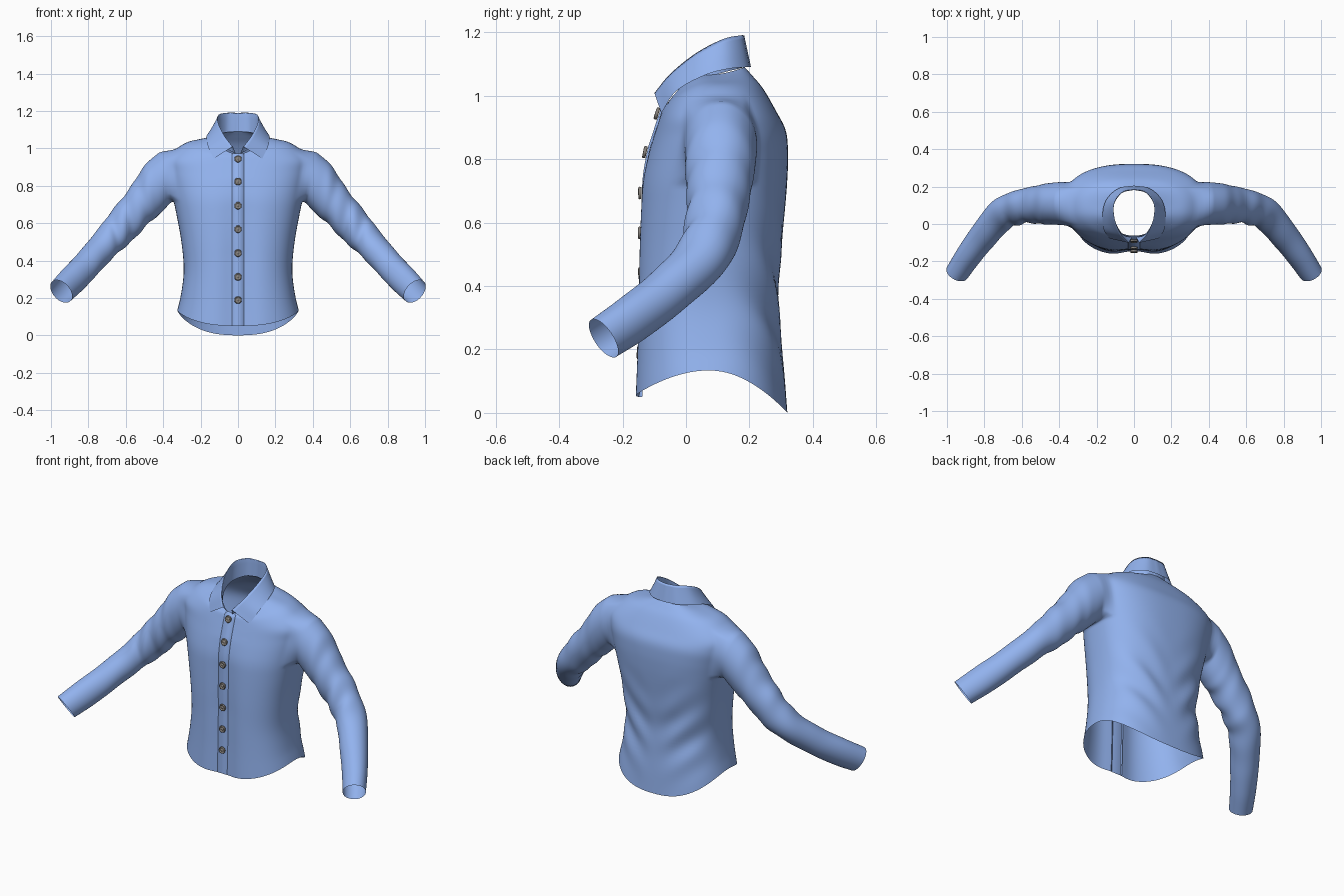
import bpy, bmesh
from math import sin, cos, pi, exp, atan2
from mathutils import Vector

if "Cube" in bpy.data.objects:
    bpy.data.objects.remove(bpy.data.objects["Cube"])


def material(name, rgb):
    m = bpy.data.materials.new(name)
    m.diffuse_color = (*rgb, 1)
    m.use_nodes = True
    m.node_tree.nodes["Principled BSDF"].inputs["Base Color"].default_value = m.diffuse_color
    return m


CLOTH = material("blue_cloth", (0.29, 0.45, 0.86))
BUTTON = material("button_grey", (0.24, 0.22, 0.20))


def spline(pts, t):
    """Catmull-Rom through tuples of any length, t in 0..len-1."""
    n = len(pts)
    i = min(int(t), n - 2)
    f = t - i
    p1, p2 = pts[i], pts[i + 1]
    p0 = pts[i - 1] if i else [2 * a - b for a, b in zip(p1, p2)]
    p3 = pts[i + 2] if i + 2 < n else [2 * b - a for a, b in zip(p1, p2)]
    return [0.5 * (2 * b + (c - a) * f + (2 * a - 5 * b + 4 * c - d) * f * f
                   + (3 * b - a - 3 * c + d) * f ** 3)
            for a, b, c, d in zip(p0, p1, p2, p3)]


def finish(bm, name, mat, mirror=False, subsurf=0):
    bmesh.ops.recalc_face_normals(bm, faces=bm.faces)
    for f in bm.faces:
        f.smooth = True
    me = bpy.data.meshes.new(name)
    bm.to_mesh(me)
    bm.free()
    me.materials.append(mat)
    ob = bpy.data.objects.new(name, me)
    bpy.context.collection.objects.link(ob)
    if mirror:
        md = ob.modifiers.new("mirror", 'MIRROR')
        md.use_clip = True
        md.merge_threshold = 0.002
    if subsurf:
        md = ob.modifiers.new("smooth", 'SUBSURF')
        md.levels = md.render_levels = subsurf
    return ob


def skin(bm, rows, closed=False):
    for r0, r1 in zip(rows, rows[1:]):
        n = len(r0)
        for j in range(n if closed else n - 1):
            k = (j + 1) % n
            bm.faces.new((r0[j], r0[k], r1[k], r1[j]))


# Torso rings: half width, front y, back y, z at front / side / back
RINGS = [(.325, -.170, .320, .05, .135, .0), (.305, -.165, .305, .20, .22, .19),
         (.290, -.162, .292, .35, .35, .35), (.303, -.158, .300, .50, .50, .50),
         (.328, -.150, .313, .65, .64, .65), (.345, -.142, .320, .73, .72, .74),
         (.362, -.125, .322, .80, .80, .82), (.378, -.103, .315, .87, .88, .89),
         (.378, -.085, .285, .925, .95, .95), (.290, -.075, .245, .955, 1.025, 1.02),
         (.200, -.068, .212, .965, 1.05, 1.06), (.115, -.062, .185, .972, 1.065, 1.09)]


def torso_point(u, a):
    w, yf, yb, zf, zs, zb = spline(RINGS, u)
    s, c = sin(a), max(cos(a), 0)
    m = abs(s)
    x = w * c ** .8 if c > 1e-6 else 0.0
    y = (yf + yb) / 2 + (yb - yf) / 2 * (1 if s > 0 else -1) * m ** .8
    z = zs + ((zb if s > 0 else zf) - zs) * m ** 1.5
    low = max(0, min(1, (6.5 - u) / 4))
    if s < 0:        # shallow hollow down the button line
        y += .028 * low * exp(-(x / .08) ** 2) * m
    else:            # diagonal drape folds on the back
        win = exp(-((z - .36) / .2) ** 2) * min(1, x / .12) * m
        y += .014 * win * sin(32 * (z - .9 * x))
    return Vector((x, y, z))


# Shirt body, right half, with an armhole left open in the grid
bm = bmesh.new()
COLS, PER = 32, 4
grid = [[bm.verts.new(torso_point(i / PER, -pi / 2 + pi * j / COLS))
         for j in range(COLS + 1)] for i in range((len(RINGS) - 1) * PER + 1)]
R0, R1, C0, C1 = 20, 34, 11, 21
for i in range(len(grid) - 1):
    for j in range(COLS):
        if not (R0 <= i < R1 and C0 <= j < C1):
            bm.faces.new((grid[i][j], grid[i][j + 1], grid[i + 1][j + 1], grid[i + 1][j]))
loop = ([grid[R0][j] for j in range(C0, C1)] + [grid[i][C1] for i in range(R0, R1)]
        + [grid[R1][j] for j in range(C1, C0, -1)] + [grid[i][C0] for i in range(R1, R0, -1)])

# Sleeve stations: upper point, lower point, half width
SLEEVE = [(.415, .110, .985, .362, .11, .705, .115), (.50, .11, .91, .42, .105, .645, .11),
          (.57, .105, .80, .485, .10, .59, .10), (.66, .09, .685, .575, .09, .495, .09),
          (.745, .05, .57, .67, .05, .415, .086), (.84, -.07, .45, .77, -.055, .31, .076),
          (.925, -.19, .36, .845, -.15, .232, .068), (.98, -.285, .295, .91, -.235, .175, .062)]
angles = [atan2((v.co.y - .105) / .115, (v.co.z - .86) / .14) for v in loop]


def sleeve_mid(s):
    p = spline(SLEEVE, s)
    return (Vector(p[:3]) + Vector(p[3:6])) / 2


rows = [loop]
STEPS = 6
last = len(SLEEVE) - 1
for k in range(last * STEPS + 1):
    s = k / STEPS
    p = spline(SLEEVE, s)
    half = (Vector(p[:3]) - Vector(p[3:6])) / 2
    mid = sleeve_mid(s)
    t = sleeve_mid(min(s + .1, last)) - sleeve_mid(max(s - .1, 0))
    side = half.cross(t).normalized()
    if side.y < 0:
        side = -side
    win = exp(-((s - 3) / 1.6) ** 2) * min(1, s)
    ring = []
    for a in angles:
        # creases wrap the front of the sleeve around the elbow
        crease = win * (.06 * sin(6.5 * s + 1.5 * cos(a)) + .03 * sin(4 * s + 3 * a)) * (.65 - .35 * sin(a))
        q = mid + (half * cos(a) + side * p[6] * sin(a)) * (1 + crease)
        ring.append(bm.verts.new(q))
    rows.append(ring)
skin(bm, rows, closed=True)
finish(bm, "shirt_body", CLOTH, mirror=True, subsurf=1)

# Folded collar: stand base, fold line and outer leaf edge
STAND = [(.012, -.072, .970), (.06, -.055, 1.0), (.103, .02, 1.04),
         (.108, .10, 1.068), (.065, .165, 1.085), (0, .182, 1.09)]
FOLD = [(.028, -.10, 1.010), (.072, -.05, 1.07), (.104, .03, 1.135),
        (.104, .115, 1.180), (.06, .170, 1.192), (0, .183, 1.192)]
LEAF = [(.130, -.078, .945), (.162, -.03, 1.015), (.168, .06, 1.065),
        (.145, .135, 1.085), (.08, .192, 1.09), (0, .205, 1.09)]
bm = bmesh.new()
cols = []
for k in range(31):
    t = k / 6
    base, fold, leaf = (Vector(spline(c, t)) for c in (STAND, FOLD, LEAF))
    col = [base.lerp(fold, f) for f in (0, .35, .7, .93)]
    col += [fold.lerp(leaf, f) for f in (.02, .15, .4, .7, 1)]
    cols.append([bm.verts.new(q) for q in col])
    if k == 30:
        for v in cols[-1]:
            v.co.x = 0
skin(bm, cols)
finish(bm, "collar", CLOTH, mirror=True)

# Button placket strip down the front
bm = bmesh.new()
strip = []
for k in range(45):
    q = torso_point(k / 44 * 10.6, -pi / 2)
    strip.append([bm.verts.new((x, q.y + dy, q.z)) for x, dy in
                  ((-.034, .004), (-.032, -.006), (0, -.006), (.032, -.006), (.034, .004))])
skin(bm, strip)
finish(bm, "placket", CLOTH)

# Buttons: lathed discs with a raised rim and a thread stud
PROFILE = [(.0, .007), (.005, .007), (.006, .004), (.012, .004), (.014, .009),
           (.018, .008), (.020, .004), (.018, -.002), (.0, -.002)]
front = [torso_point(k / 40, -pi / 2) for k in range(441)]
for n, z in enumerate((.19, .312, .44, .567, .693, .82, .94)):
    i = min(range(2, 438), key=lambda k: abs(front[k].z - z))
    tangent = (front[i + 2] - front[i - 2]).normalized()
    normal = Vector((1, 0, 0)).cross(tangent)
    bm = bmesh.new()
    rings = [[bm.verts.new((r * cos(2 * pi * k / 20), r * sin(2 * pi * k / 20), h))
              for k in range(20)] for r, h in PROFILE]
    skin(bm, rings, closed=True)
    bmesh.ops.remove_doubles(bm, verts=bm.verts, dist=1e-5)
    ob = finish(bm, f"button_{n + 1}", BUTTON)
    ob.location = front[i] + normal * .009
    ob.rotation_euler = normal.to_track_quat('Z', 'Y').to_euler()
